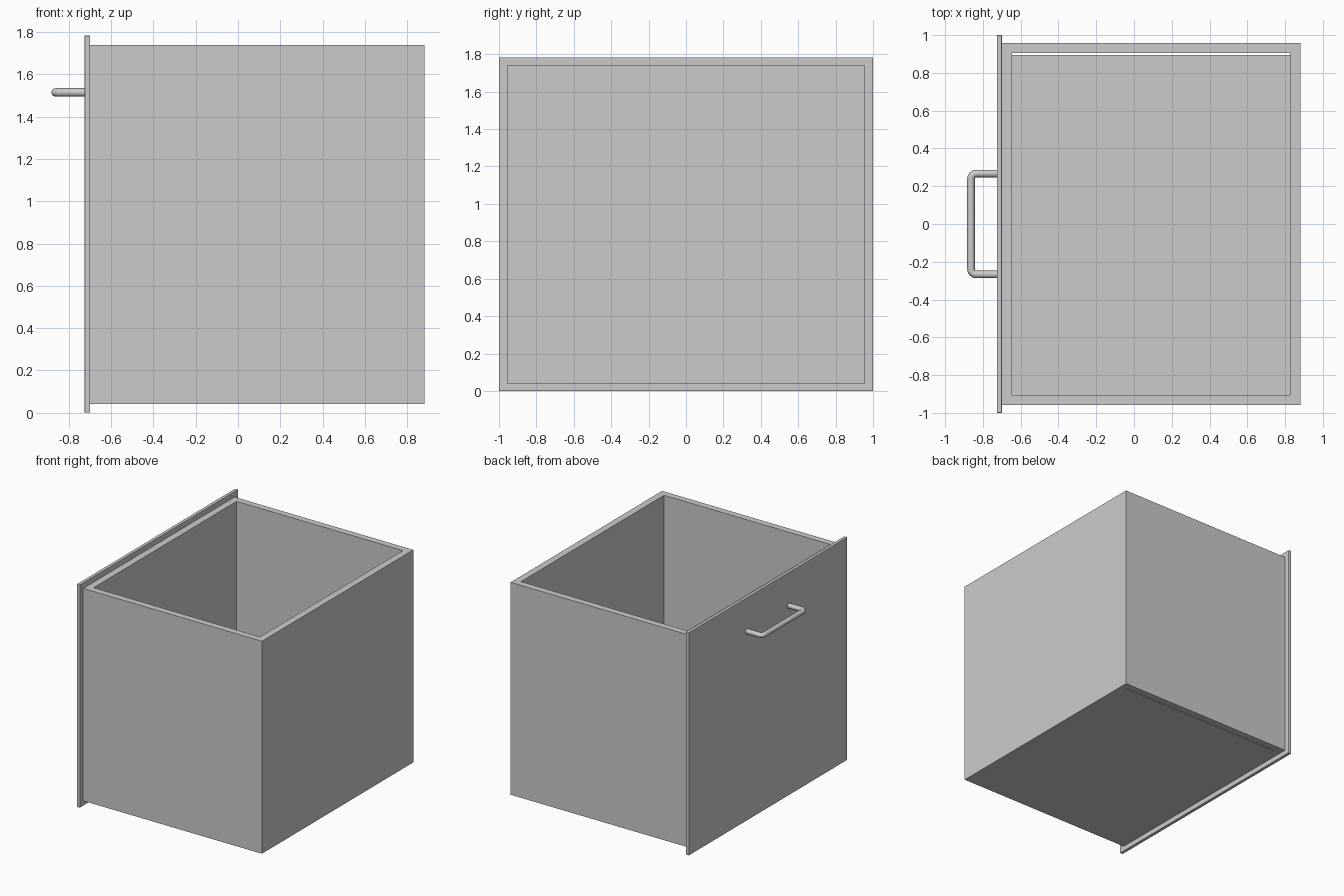
import bpy, math

if "Cube" in bpy.data.objects:
    bpy.data.objects.remove(bpy.data.objects["Cube"])


def box(name, x, y, z):
    """Box from (min, max) ranges on each axis."""
    bpy.ops.mesh.primitive_cube_add(size=1, location=[(a + b) / 2 for a, b in (x, y, z)])
    ob = bpy.context.object
    ob.name = name
    ob.scale = [b - a for a, b in (x, y, z)]
    bpy.ops.object.transform_apply(location=False, rotation=False, scale=True)
    return ob


def cut(target, cutter):
    mod = target.modifiers.new("cut", 'BOOLEAN')
    mod.operation = 'DIFFERENCE'
    mod.solver = 'EXACT'
    mod.object = cutter
    cutter.hide_render = True
    cutter.hide_set(True)


# Drawer box, open at the top, with a narrow gap beside the floor
drawer = box("drawer_box", (-0.70, 0.882), (-0.957, 0.957), (0.04, 1.74))
cut(drawer, box("cavity_cutter", (-0.645, 0.827), (-0.904, 0.904), (0.095, 2.0)))
cut(drawer, box("floor_gap_cutter", (-0.645, 0.827), (0.896, 0.904), (-0.1, 0.2)))

# Overhanging face panel with slightly eased edges
panel = box("face_panel", (-0.726, -0.70), (-1, 1), (0, 1.784))
bevel = panel.modifiers.new("eased_edges", 'BEVEL')
bevel.width = 0.003
bevel.segments = 2

# Bar handle: round tube along a path with rounded corners
X_BAR, Y_LEG, BEND, Z = -0.863, 0.267, 0.028, 1.515
half = [(-0.715, Y_LEG)]
for i in range(7):
    a = math.radians(90 + 15 * i)
    half.append((X_BAR + BEND + BEND * math.cos(a), Y_LEG - BEND + BEND * math.sin(a)))
path = half + [(x, -y) for x, y in reversed(half)]

curve = bpy.data.curves.new("handle", 'CURVE')
curve.dimensions = '3D'
curve.bevel_depth = 0.02
curve.bevel_resolution = 4
curve.use_fill_caps = True
spline = curve.splines.new('POLY')
spline.points.add(len(path) - 1)
for p, (x, y) in zip(spline.points, path):
    p.co = (x, y, Z, 1)
handle = bpy.data.objects.new("handle", curve)
bpy.context.collection.objects.link(handle)
bpy.ops.object.select_all(action='DESELECT')
handle.select_set(True)
bpy.context.view_layer.objects.active = handle
bpy.ops.object.convert(target='MESH')
bpy.ops.object.shade_smooth_by_angle(angle=math.radians(40))
